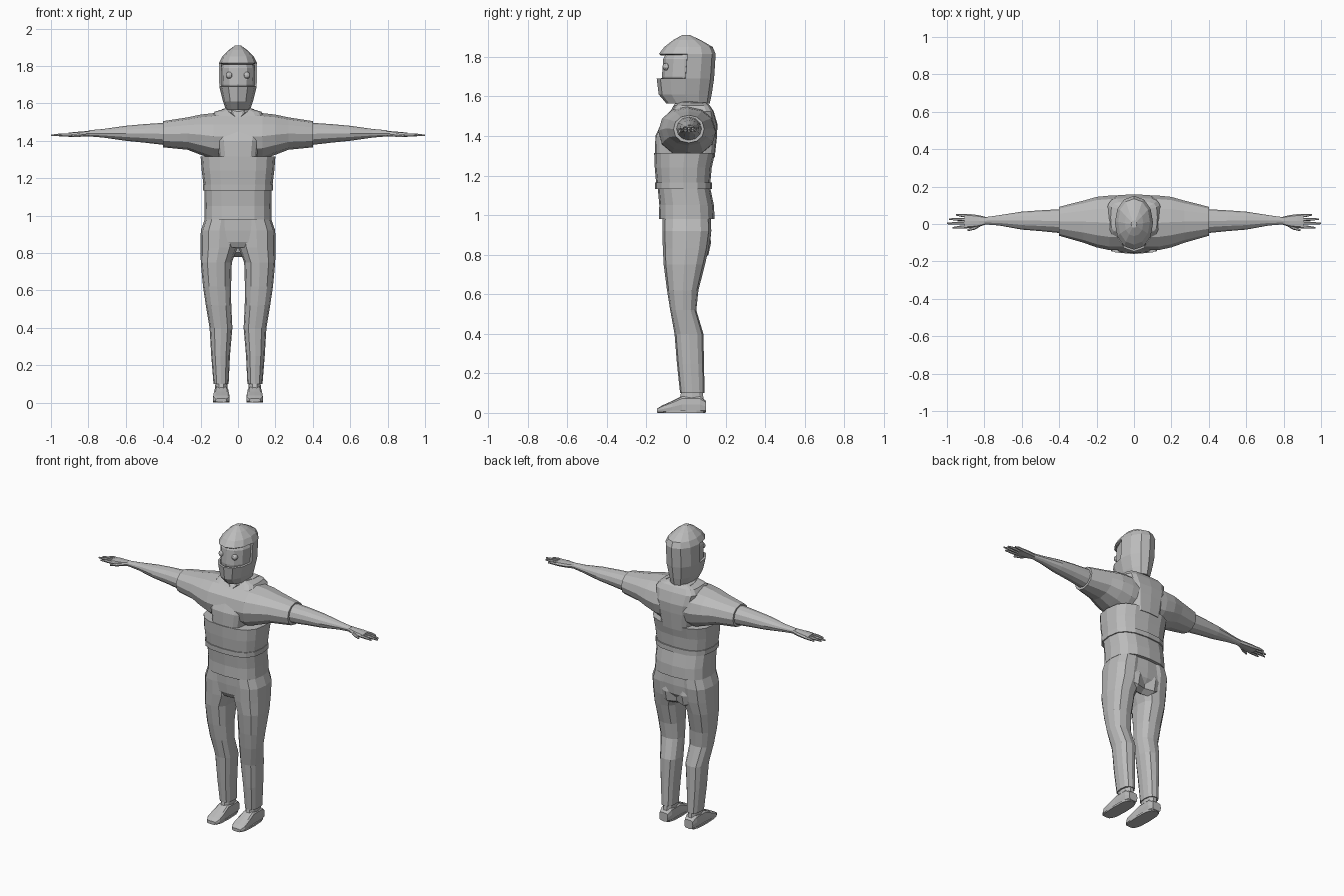
import bpy, bmesh, math
from mathutils import Matrix, Vector

grey = bpy.data.materials.new("plain grey")
grey.diffuse_color = (0.5, 0.5, 0.5, 1)


def finish(name, bm, mirror=False):
    me = bpy.data.meshes.new(name)
    bm.to_mesh(me)
    bm.free()
    me.materials.append(grey)
    ob = bpy.data.objects.new(name, me)
    bpy.context.collection.objects.link(ob)
    if mirror:
        m = ob.modifiers.new("mirror", 'MIRROR')
        m.use_mirror_merge = False
    return ob


def loft(name, axis, rings, p=2.3, n=12, mirror=False, cut=None):
    """Skin rounded sections; each ring is (position, a min, a max, b min, b max)."""
    bm = bmesh.new()
    loops = []
    for t, a0, a1, b0, b1 in rings:
        loop = []
        for i in range(n):
            w = 2 * math.pi * i / n
            c, s = math.cos(w), math.sin(w)
            a = (a0 + a1) / 2 + (a1 - a0) / 2 * math.copysign(abs(c) ** (2 / p), c)
            b = (b0 + b1) / 2 + (b1 - b0) / 2 * math.copysign(abs(s) ** (2 / p), s)
            co = {'x': (t, a, b), 'y': (a, t, b), 'z': (a, b, t)}[axis]
            loop.append(bm.verts.new(co))
        loops.append(loop)
    for lo, hi in zip(loops, loops[1:]):
        for i in range(n):
            j = (i + 1) % n
            bm.faces.new((lo[i], lo[j], hi[j], hi[i]))
    bm.faces.new(loops[0])
    bm.faces.new(loops[-1])
    bmesh.ops.recalc_face_normals(bm, faces=bm.faces[:])
    if cut:
        gone = [f for f in bm.faces if cut(f.calc_center_median())]
        bmesh.ops.delete(bm, geom=gone, context='FACES')
    return finish(name, bm, mirror)


def sym(t, w, b0, b1):
    return (t, -w, w, b0, b1)


# Hood with an open eye slot
hood = loft("hood", 'z', [
    sym(1.565, .065, -.10, .12), sym(1.61, .08, -.138, .13), sym(1.69, .1, -.148, .142),
    sym(1.815, .102, -.137, .15), sym(1.85, .085, -.11, .135),
    sym(1.885, .05, -.065, .075), sym(1.91, .015, -.02, .02)],
    p=2.1, cut=lambda c: 1.69 < c.z < 1.815 and c.y < -.035)
shell = hood.modifiers.new("cloth", 'SOLIDIFY')
shell.thickness = .012

# Face and eyes behind the slot
loft("face", 'z', [sym(1.64, .075, -.115, .1), sym(1.7, .09, -.122, .1),
                   sym(1.79, .092, -.115, .1), sym(1.84, .07, -.09, .09)], p=2.1)
bm = bmesh.new()
bmesh.ops.create_uvsphere(bm, u_segments=10, v_segments=6, radius=.019,
                          matrix=Matrix.Translation(Vector((.047, -.1, 1.75))))
finish("eyes", bm, True)
loft("neck", 'z', [sym(1.5, .07, -.06, .11), sym(1.61, .055, -.04, .08)])

# Jacket: chest panel, wrapped lower vest, belt and skirt
loft("chest_panel", 'z', [
    sym(1.29, .1, -.157, .145), sym(1.4, .117, -.155, .157), sym(1.46, .13, -.127, .159),
    sym(1.525, .145, -.08, .14), sym(1.555, .125, -.05, .12), sym(1.57, .075, -.035, .1)], p=4.5, n=16)
loft("lower_vest", 'z', [sym(1.15, .183, -.15, .122), sym(1.24, .194, -.158, .13),
                         sym(1.315, .2, -.161, .147)], p=2.7, n=16)
loft("belt", 'z', [sym(1.133, .187, -.156, .131), sym(1.165, .188, -.157, .131)], p=2.7, n=16)
loft("jacket_skirt", 'z', [sym(.98, .18, -.137, .145), sym(1.05, .178, -.135, .141),
                           sym(1.14, .18, -.143, .122)], p=2.7, n=16)

# Collar edges forming a shallow neckline
loft("collar", 'x', [(.0, -.085, -.05, 1.5, 1.525), (.035, -.065, -.025, 1.535, 1.565),
                     (.07, -.03, .05, 1.55, 1.575), (.085, .02, .1, 1.54, 1.57)], n=6, mirror=True)

# Sleeves, arms and hands
loft("sleeves", 'x', [
    (0, -.14, .15, 1.29, 1.55), (.13, -.14, .152, 1.3, 1.548), (.2, -.125, .145, 1.325, 1.54),
    (.27, -.1, .125, 1.352, 1.525), (.4, -.063, .092, 1.365, 1.505)], p=2.1, mirror=True)
loft("forearms", 'x', [
    (.38, -.05, .08, 1.376, 1.497), (.5, -.038, .073, 1.39, 1.489), (.6, -.03, .066, 1.4, 1.48),
    (.72, -.008, .047, 1.417, 1.463), (.8, -.002, .036, 1.424, 1.456)], p=2, mirror=True)
loft("palms", 'x', [(.785, .0, .036, 1.425, 1.455), (.83, -.015, .047, 1.422, 1.45),
                    (.875, -.022, .053, 1.42, 1.447), (.905, -.023, .053, 1.42, 1.443)],
     p=3, n=8, mirror=True)
for label, y0, y1, tip in (("index", -.014, -.02, .97), ("middle", .005, .003, 1.0),
                           ("ring", .024, .026, .988), ("little", .043, .049, .952)):
    mid = (.89 + tip) / 2
    ym = (y0 + y1) / 2
    loft(label + "_fingers", 'x', [
        (.89, y0 - .009, y0 + .009, 1.422, 1.441), (mid, ym - .008, ym + .008, 1.423, 1.441),
        (tip, y1 - .004, y1 + .004, 1.424, 1.433)], n=6, mirror=True)
loft("thumbs", 'x', [(.8, .0, .022, 1.427, 1.447), (.85, -.03, -.008, 1.42, 1.441),
                     (.89, -.039, -.028, 1.418, 1.432)], n=6, mirror=True)

# Trousers
loft("hips", 'z', [sym(.83, .17, -.095, .1), sym(.86, .197, -.112, .122), sym(.92, .198, -.118, .128),
                   sym(.99, .175, -.12, .125)], p=2.6, n=16)
loft("seat", 'x', [(0, .02, .105, .78, .95), (.06, .02, .127, .775, .95),
                   (.12, .02, .11, .8, .94)], n=8, mirror=True)
loft("trouser_legs", 'z', [
    (.98, 0, .178, -.118, .125), (.92, 0, .199, -.12, .128), (.83, .002, .2, -.117, .115),
    (.75, .033, .199, -.113, .096), (.62, .037, .187, -.096, .063), (.52, .036, .172, -.08, .052),
    (.4, .03, .152, -.058, .088), (.25, .043, .143, -.046, .091), (.1, .05, .131, -.03, .094)],
    p=2.5, mirror=True)

# Feet
loft("ankles", 'z', [(.04, .053, .124, -.04, .094), (.13, .058, .12, -.022, .085)], n=10, mirror=True)
loft("feet", 'y', [
    (.102, .06, .12, .004, .06), (.07, .05, .128, 0, .085), (-.02, .05, .128, 0, .085),
    (-.07, .045, .133, 0, .06), (-.12, .044, .135, 0, .038), (-.147, .06, .12, .002, .022)],
    p=4, n=12, mirror=True)
loft("soles", 'z', [(0, .045, .134, -.145, .098), (.012, .045, .134, -.147, .1)], p=3, mirror=True)
